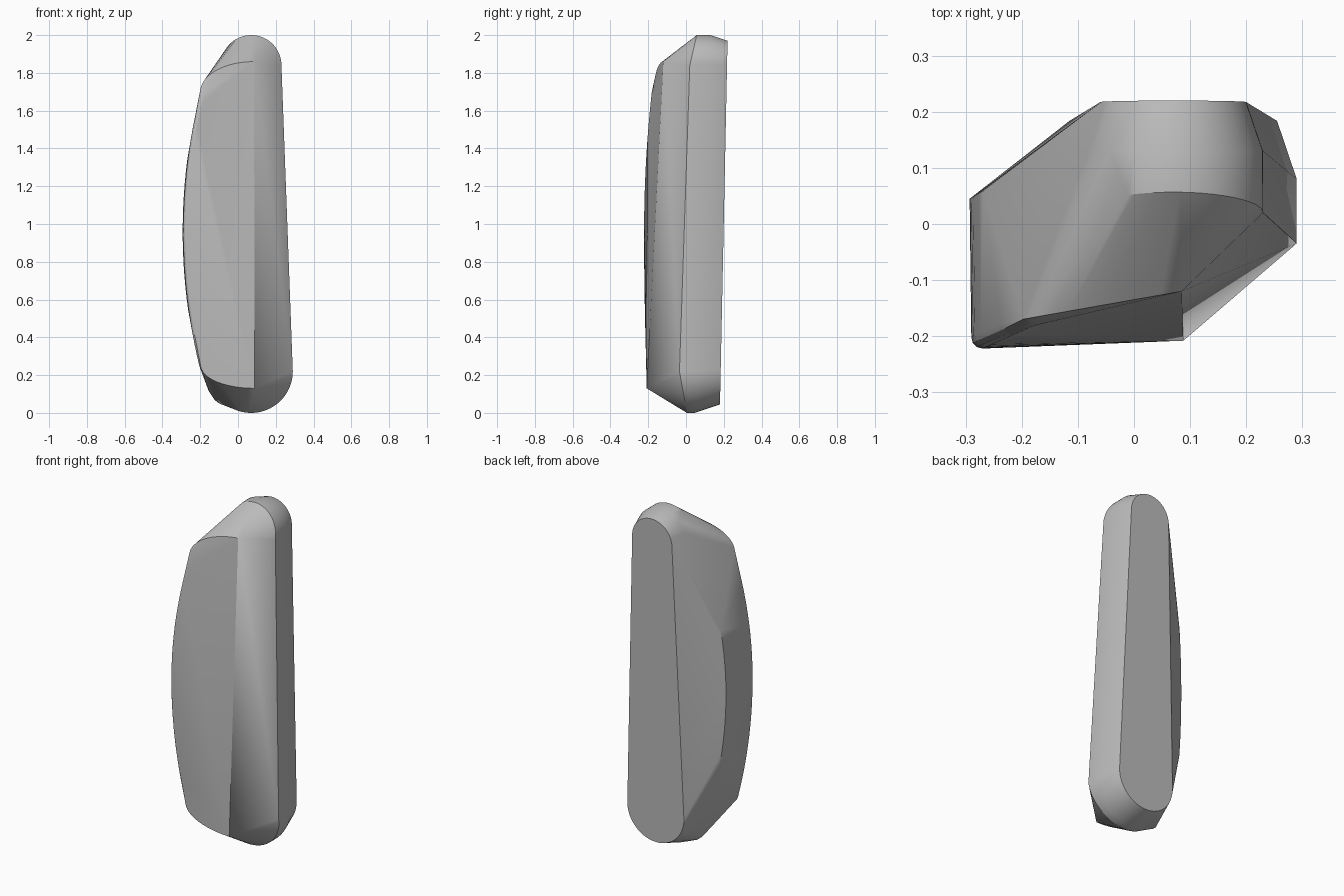
import bpy, bmesh, math

if "Cube" in bpy.data.objects:
    bpy.data.objects.remove(bpy.data.objects["Cube"])

mat = bpy.data.materials.new("plain grey")
mat.diffuse_color = (0.5, 0.5, 0.5, 1)
mat.use_nodes = True
mat.node_tree.nodes["Principled BSDF"].inputs["Base Color"].default_value = mat.diffuse_color

pts = []
CX = 0.07  # axis of the upright rounded spine


def arc(z0, r, up, y_of_z, a0=0, a1=180, n=28):
    """Half circle facing up or down, with depth set by height."""
    for i in range(n + 1):
        a = math.radians(a0 + (a1 - a0) * i / n)
        z = z0 + up * r * math.sin(a)
        pts.append((CX + r * math.cos(a), y_of_z(z), z))


# back face: tapered pill on a slightly leaning plane
back = lambda z: 0.18 + 0.04 * (z - 0.05) / 1.92
arc(1.84, 0.13, 1, back)
arc(0.23, 0.185, -1, back)

# wide rim of the spine: rear and front edges
arc(1.84, 0.16, 1, lambda z: 0.13)
arc(1.84, 0.16, 1, lambda z: 0.02 + 0.23 * (z - 1.84), 0, 120)
arc(0.22, 0.22, -1, lambda z: 0.045 + 0.16 * z, 0, 110)
arc(0.22, 0.22, -1, lambda z: 0.005 - 0.18 * z, 0, 110)

# bowed left side: softened front edge and crisp rear edge
N = 24
for i in range(N + 1):
    z = 0.25 + 1.45 * i / N
    d = z - 0.96
    x = -0.29 + 0.168 * d * d
    y = -0.222 + (0.075 if d > 0 else 0.024) * d * d
    for a in range(0, 91, 30):
        t = math.radians(a)
        pts.append((x + 0.02 * (1 - math.cos(t)), y + 0.02 * (1 - math.sin(t)), z))
    if abs(d) < 0.42:
        pts.append((x - 0.003, 0.045 + 0.1 * d * d, z))

# front face: top and bottom rims running to the front ridge
for i in range(13):
    t = math.radians(90 * i / 12)
    x = 0.085 - 0.285 * math.cos(t) ** 1.0
    pts.append((x, -0.17 + 0.05 * (x + 0.2) / 0.285, 1.70 + 0.16 * math.sin(t)))
    pts.append((x + 0.003, -0.208, 0.25 - 0.12 * math.sin(t)))

# lower left foot corner
pts += [(-0.155, 0.0, 0.115), (-0.125, 0.03, 0.07), (-0.1, 0.04, 0.05)]

# skin the section curves into one convex shell
bm = bmesh.new()
for p in pts:
    bm.verts.new(p)
bmesh.ops.remove_doubles(bm, verts=bm.verts, dist=0.0005)
res = bmesh.ops.convex_hull(bm, input=bm.verts)
bmesh.ops.delete(bm, geom=list({v for v in bm.verts if not v.link_faces}), context='VERTS')
bmesh.ops.dissolve_limit(bm, angle_limit=math.radians(0.5), verts=bm.verts, edges=bm.edges)
bmesh.ops.recalc_face_normals(bm, faces=bm.faces)

me = bpy.data.meshes.new("rounded_body")
bm.to_mesh(me)
bm.free()
me.materials.append(mat)
body = bpy.data.objects.new("rounded_body", me)
bpy.context.collection.objects.link(body)
bpy.context.view_layer.objects.active = body
body.select_set(True)
bpy.ops.object.shade_smooth_by_angle(angle=math.radians(25))
